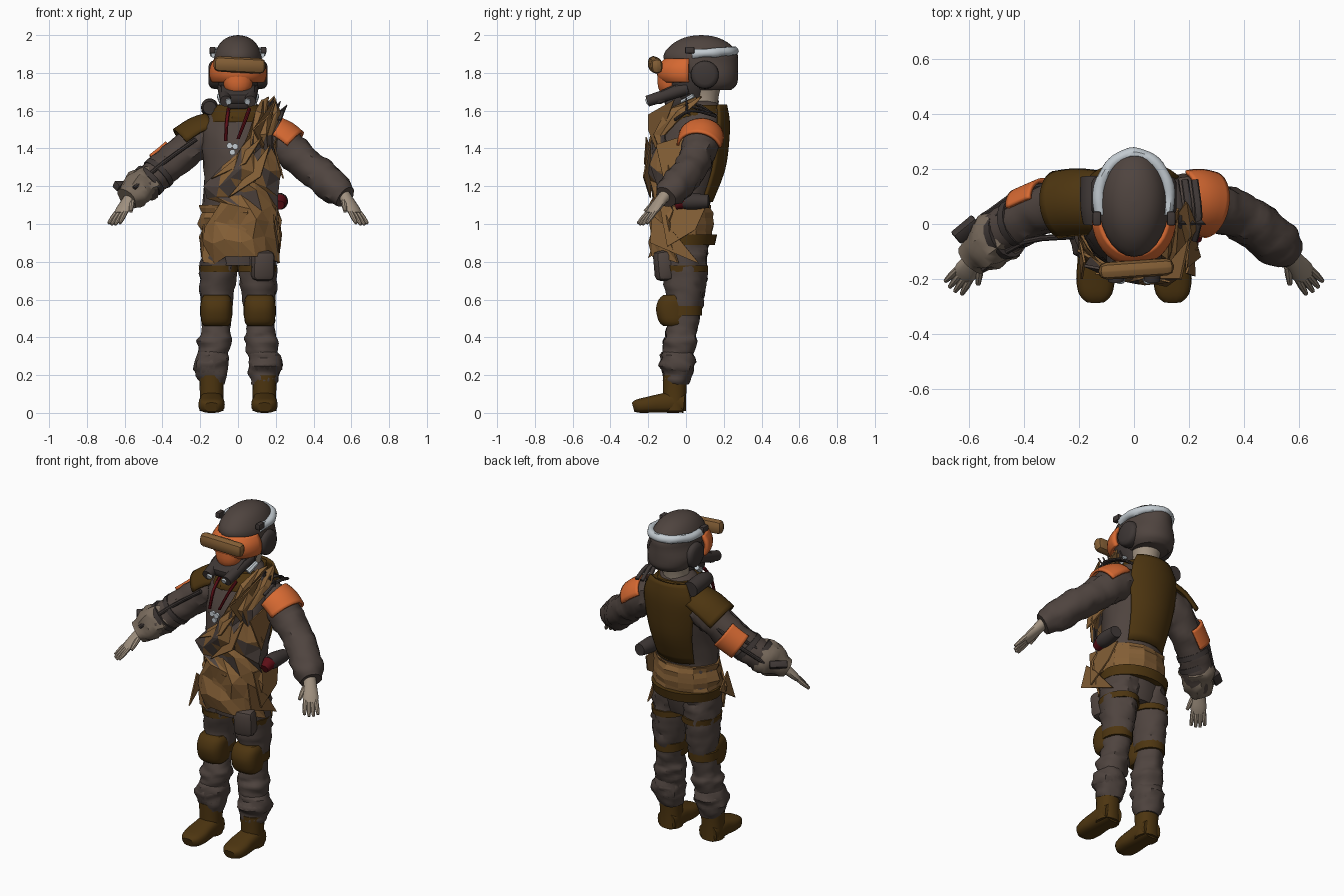
import bpy, bmesh, math, random
from mathutils import Vector, noise

random.seed(4)
if "Cube" in bpy.data.objects:
    bpy.data.objects.remove(bpy.data.objects["Cube"])


def material(name, *srgb):
    colour = [((c / 255 + .055) / 1.055) ** 2.4 for c in srgb] + [1]
    m = bpy.data.materials.new(name)
    m.use_nodes = True
    m.diffuse_color = colour
    m.node_tree.nodes["Principled BSDF"].inputs["Base Color"].default_value = colour
    return m


CLOTH = material("charcoal cloth", 79, 68, 63)
DARK = material("dark gear", 62, 55, 53)
OLIVE = material("olive leather", 77, 53, 16)
TAN = material("tan canvas", 132, 95, 54)
ORANGE = material("orange", 214, 105, 50)
BONE = material("pale skin", 160, 145, 128)
CUFF = material("dusty wrap", 120, 106, 92)
SILVER = material("silver", 194, 202, 208)
RED = material("dark red", 92, 14, 22)
UP, BACK = Vector((0, 0, 1)), Vector((0, 1, 0))


def finish(name, bm, mats, smooth=True, thick=0):
    """Turn a bmesh into a finished object."""
    bmesh.ops.remove_doubles(bm, verts=bm.verts, dist=.0003)
    bmesh.ops.recalc_face_normals(bm, faces=bm.faces)
    mesh = bpy.data.meshes.new(name)
    bm.to_mesh(mesh)
    bm.free()
    ob = bpy.data.objects.new(name, mesh)
    bpy.context.collection.objects.link(ob)
    for m in mats:
        mesh.materials.append(m)
    if thick:
        mod = ob.modifiers.new("thickness", "SOLIDIFY")
        mod.thickness, mod.offset = thick, 0
    if smooth:
        bpy.ops.object.select_all(action="DESELECT")
        bpy.context.view_layer.objects.active = ob
        ob.select_set(True)
        bpy.ops.object.shade_smooth_by_angle(angle=math.radians(40))
    return ob


def spline(points, steps):
    """Catmull-Rom refinement of centre and radius values."""
    out = []
    for i in range(len(points) - 1):
        a, b, c, d = (points[min(max(i + k, 0), len(points) - 1)] for k in (-1, 0, 1, 2))
        for s in range(steps):
            t = s / steps
            out.append([q + t / 2 * (r - p + t * (2 * p - 5 * q + 4 * r - w + t * (3 * q - 3 * r + w - p)))
                        for p, q, r, w in zip(a, b, c, d)])
    return out + [points[-1]]


def tube(name, path, mat, ref=BACK, side=1, sides=18, steps=3, wrinkle=0,
         arc=None, power=1, smooth=True, thick=.015):
    """Elliptical loft through (x, y, z, half width, half depth) rings."""
    path = [tuple(p) if len(p) == 5 else (*p, p[3]) for p in path]
    path = spline(path, steps) if len(path) > 2 else path
    centres = [Vector(p[:3]) for p in path]
    bm, rings = bmesh.new(), []
    start, end = [math.radians(a) for a in (arc or (0, 360))]
    for i, p in enumerate(path):
        t = (centres[min(i + 1, len(path) - 1)] - centres[max(i - 1, 0)]).normalized()
        if ref == BACK and abs(t.z) > .8:  # upright parts keep level rings
            t = UP * math.copysign(1, t.z)
        u = t.cross(ref).normalized()
        v = u.cross(t)
        ring = []
        for k in range(sides + (1 if arc else 0)):
            ang = start + (end - start) * k / sides
            c, s = math.cos(ang), math.sin(ang)
            c, s = [math.copysign(abs(n) ** power, n) for n in (c, s)]
            off = u * c * max(p[3], .001) + v * s * max(p[4], .001)
            q = centres[i] + off
            q = q + off * wrinkle * noise.noise(q * 16 + Vector((side * 3, 0, q.z * 10)))
            ring.append(bm.verts.new((q.x * side, q.y, max(q.z, 0))))
        rings.append(ring)
    for a, b in zip(rings, rings[1:]):
        for k in range(sides):
            n = (k + 1) % len(a)
            bm.faces.new((a[k], a[n], b[n], b[k]))
    if not arc:
        bm.faces.new(rings[0])
        bm.faces.new(rings[-1])
    return finish(name, bm, [mat], smooth, thick if arc else 0)


def box(name, centre, size, mat, tilt=(0, 0, 0), bevel=.015):
    bm = bmesh.new()
    bmesh.ops.create_cube(bm, size=1)
    bmesh.ops.scale(bm, vec=size, verts=bm.verts)
    bmesh.ops.bevel(bm, geom=bm.edges[:], offset=bevel, segments=2, affect="EDGES", profile=.5)
    ob = finish(name, bm, [mat])
    ob.location, ob.rotation_euler = centre, [math.radians(a) for a in tilt]


def shard(name, points, mat=TAN):
    bm = bmesh.new()
    bm.faces.new([bm.verts.new(p) for p in points])
    finish(name, bm, [mat], False, .008)


# Torso, neck and back armour
tube("torso", [(0, -.02, .78, .15, .11), (0, -.01, .95, .19, .14), (0, -.02, 1.1, .185, .145),
               (0, 0, 1.25, .18, .17), (0, .02, 1.4, .19, .18), (0, .05, 1.52, .19, .155),
               (0, .07, 1.6, .14, .12), (0, .08, 1.65, .08, .08)], CLOTH, sides=28, wrinkle=.06)
tube("neck", [(0, .09, 1.6, .075), (0, .1, 1.68, .075), (0, .1, 1.78, .1)], BONE)
tube("back_plate", [(0, 0, 1.12, .16, .135), (0, .02, 1.28, .185, .178), (0, .03, 1.42, .21, .19),
                    (0, .06, 1.54, .21, .165), (0, .08, 1.63, .16, .13)], OLIVE, arc=(42, 138))
tube("collar", [(0, .04, 1.54, .16, .155), (0, .05, 1.58, .155, .155), (0, .07, 1.63, .12, .125)], OLIVE, wrinkle=.15)
tube("shoulder_roll", [(-.15, .0, 1.615, .035), (-.15, .06, 1.62, .045), (-.15, .17, 1.61, .045)], DARK, ref=UP)
for i in range(3):
    x = .15 + i * .035
    tube("shoulder_strap", [(x, -.06, 1.55, .012, .008), (x + .015, .03, 1.64 - i * .02, .014, .008),
                            (x, .16, 1.57, .014, .008)], DARK, ref=UP, sides=8)
    shard("strap_tip", [(x - .01, .0, 1.59), (x + .02, .02, 1.58), (x + .04, .0, 1.67 - i * .02)], DARK)

# Waist wrap, belt and hip canister
tube("waist_wrap", [(0, -.02, .94, .2, .16), (0, -.02, 1.0, .205, .165), (0, -.02, 1.06, .195, .16),
                    (0, -.02, 1.1, .195, .155)], TAN, sides=14, steps=2, wrinkle=.14, smooth=False)
tube("belt", [(0, -.012, .89, .2, .165), (0, 0, .945, .205, .165)], OLIVE, sides=28)
tube("hip_canister", [(.22, -.02, 1.12, .038), (.22, .03, 1.12, .045), (.23, .12, 1.12, .035)], DARK, ref=UP)
tube("canister_cap", [(.22, -.06, 1.1, .025), (.22, -.01, 1.12, .04)], RED, ref=UP)

# Torn canvas drape: rows of height, left edge, right edge, surface depth
rows = [(1.66, .13, .19, .0), (1.58, .09, .22, -.13), (1.48, .05, .18, -.19), (1.39, .0, .18, -.19),
        (1.3, -.08, .22, -.2), (1.22, -.17, .22, -.19), (1.16, -.17, .21, -.18), (1.09, -.1, .22, -.2),
        (1.01, -.18, .22, -.19), (.92, -.2, .22, -.2), (.81, -.19, .22, -.17)]
cols, bm, grid = 6, bmesh.new(), []
for z, left, right, depth in rows:
    line = []
    for k in range(cols + 1):
        x = left + (right - left) * k / cols
        jig = [random.uniform(-1, 1) for _ in range(3)]
        y = depth + (1 - math.sqrt(max(0, 1 - (x / .25) ** 2))) * .22
        line.append(bm.verts.new((x + jig[0] * .012, y + jig[1] * .022, z + jig[2] * .025)))
    grid.append(line)
for upper, lower in zip(grid, grid[1:]):
    for k in range(cols):
        a, b, c, d = upper[k], upper[k + 1], lower[k + 1], lower[k]
        for tri in ((a, b, c), (a, c, d)):
            f = bm.faces.new(tri)
            p = f.calc_center_median()
            f.material_index = int(1.12 < p.z < 1.46 and noise.noise(p * 13) > .04)
finish("canvas_drape", bm, [TAN, CLOTH], False, .01)
shard("left_hip_flap", [(.19, -.18, 1.05), (.22, -.19, .9), (.21, .07, .79), (.23, -.06, .95)])
shard("left_side_flap", [(.2, -.14, 1.1), (.2, .1, 1.08), (.225, .05, .97), (.225, -.1, .88)])
shard("right_hip_flap", [(-.18, -.14, 1.0), (-.2, -.04, .92), (-.19, -.2, .82)])
shard("armpit_flap", [(.19, -.16, 1.42), (.24, -.12, 1.24), (.2, .02, 1.35), (.21, .03, 1.48)])
shard("chest_flap", [(.08, -.2, 1.5), (.17, -.2, 1.58), (.2, -.06, 1.66), (.13, -.16, 1.4)])
shard("long_fold", [(-.14, -.18, 1.24), (.04, -.22, 1.32), (.13, -.21, 1.46), (.01, -.18, 1.36)])
shard("lower_fold", [(-.05, -.19, 1.14), (.12, -.225, 1.25), (.17, -.19, 1.42), (.05, -.19, 1.26)])

# Neck cords with tags
tube("right_cord", [(-.05, -.1, 1.61, .01), (-.06, -.15, 1.54, .01), (-.065, -.18, 1.44, .009)], RED, sides=8)
tube("left_cord", [(.06, -.1, 1.61, .01), (.035, -.15, 1.54, .01), (.0, -.18, 1.45, .009)], RED, sides=8)
for x, z in ((-.045, 1.415), (-.015, 1.41), (-.03, 1.38)):
    tube("tag", [(x, -.19, z, .016), (x, -.175, z, .016)], SILVER, ref=UP, sides=10)

# Helmet, ear cups and rim
tube("helmet", [(0, .14, 1.71, .1, .1), (0, .14, 1.74, .125, .13), (0, .125, 1.79, .138, .15),
                (0, .085, 1.85, .13, .19), (0, .078, 1.9, .124, .195), (0, .08, 1.95, .1, .155),
                (0, .08, 1.98, .07, .105), (0, .08, 1.995, .035, .055), (0, .08, 2.0, .001, .001)],
     CLOTH, sides=28)
rim = []
for i in range(11):
    a = math.radians(-20 + i * 22)
    rim.append((.128 * math.cos(a), .09 + .165 * math.sin(a), 1.905 + .01 * math.sin(a), .022, .024))
tube("silver_rim", rim, SILVER, ref=UP, sides=10, wrinkle=.25)
for s, label in ((1, "left"), (-1, "right")):
    tube(label + "_ear_cup", [(.1, .1, 1.79, .075), (.14, .1, 1.79, .072), (.155, .1, 1.79, .05)], DARK, side=s)
    box(label + "_rim_clip", (s * .135, .02, 1.92), (.03, .05, .035), DARK, bevel=.006)

# Face, goggles and breathing mask
tube("face", [(0, .03, 1.66, .075, .08), (0, .01, 1.74, .105, .12), (0, .02, 1.87, .11, .13)], DARK)
tube("goggle_band", [(0, .02, 1.755, .13, .14), (0, .02, 1.785, .143, .162), (0, .02, 1.83, .14, .16),
                     (0, .02, 1.87, .118, .125)], ORANGE, arc=(182, 358), thick=.02)
tube("nose_lens", [(0, -.08, 1.685, .05, .05), (0, -.09, 1.73, .075, .06), (0, -.09, 1.8, .08, .06)], ORANGE)
box("visor_bar", (.008, -.163, 1.842), (.275, .062, .082), TAN, (4, 3, 4), .028)
box("mask", (0, -.09, 1.69), (.19, .17, .065), DARK, (24, 0, 0), .022)
box("mask_chin", (0, -.05, 1.655), (.12, .13, .07), DARK, (15, 0, 0), .02)
for s in (-1, 1):
    tube("mask_filter", [(.075, .01, 1.72, .034), (.065, -.205, 1.65, .03)], DARK, ref=UP, side=s)
    tube("mask_valve", [(.05, -.2, 1.65, .018), (.05, -.212, 1.645, .015)], SILVER, ref=UP, side=s, sides=10)
    tube("jaw_clip", [(.08, -.02, 1.64, .018), (.1, .04, 1.68, .014)], SILVER, side=s, sides=8)

# Arms and hands
reach, spread = Vector((.44, -.57, -.7)), Vector((.76, .6, 0))
wrist = Vector((.57, -.12, 1.14))
for s, label in ((1, "left"), (-1, "right")):
    tube(label + "_arm", [(.12, .08, 1.485, .085), (.21, .08, 1.44, .098), (.3, .06, 1.37, .093),
                          (.38, .03, 1.305, .086), (.45, -.01, 1.245, .088), (.52, -.07, 1.185, .086),
                          (.57, -.11, 1.145, .06)], CLOTH, side=s, wrinkle=.18, steps=4)
    palm = [(*(wrist + reach * d), a, b) for d, a, b in ((-.03, .032, .034), (.03, .028, .038), (.09, .022, .044), (.125, .015, .038))]
    tube(label + "_palm", palm, BONE, ref=spread, side=s, sides=12)
    for k in (-1.5, -.5, .5, 1.5):
        base = wrist + reach * .11 + spread * k * .02
        tip = base + reach * (.1 - abs(k) * .01) + spread * k * .006
        tube(label + "_finger", [(*base, .013), (*((base + tip) / 2), .013), (*tip, .008)], BONE, ref=spread, side=s, sides=8)
    base = wrist + reach * .03 - spread * .03
    tip = base + reach * .075 - spread * .035
    tube(label + "_thumb", [(*base, .015), (*((base + tip) / 2), .014), (*tip, .009)], BONE, ref=UP, side=s, sides=8)

# Curved shoulder guards wrapped over the upper arms
tube("left_shoulder_guard", [(.175, .08, 1.465, .106, .112), (.22, .08, 1.435, .115, .118), (.27, .07, 1.395, .114, .116)],
     ORANGE, arc=(-85, 75), sides=14)
tube("right_shoulder_guard", [(.12, .08, 1.49, .1, .112), (.19, .08, 1.455, .116, .12), (.265, .07, 1.4, .122, .12)],
     OLIVE, side=-1, arc=(-75, 75), sides=14)

# Right arm wrap, elbow patch and support rods
tube("right_cuff", [(.46, -.02, 1.24, .08), (.5, -.05, 1.21, .096), (.54, -.085, 1.175, .088), (.59, -.125, 1.135, .06)],
     CUFF, side=-1, wrinkle=.35)
tube("right_elbow_patch", [(.31, .06, 1.362, .104), (.35, .045, 1.33, .102), (.395, .025, 1.295, .102)], ORANGE, side=-1, arc=(20, 120))
for y, z in ((.105, .04), (.07, .07), (-.085, .02)):
    tube("arm_rod", [(.22, y + .04, 1.43 + z, .011), (.4, y + .02, 1.3 + z, .011), (.55, y - .08, 1.17 + z, .011)], DARK, side=-1, sides=8)
for x, y, z in ((.42, .01, 1.27), (.47, -.03, 1.23)):
    tube("arm_clamp", [(x - .01, y, z + .01, .094), (x + .01, y - .008, z - .01, .094)], DARK, side=-1)
box("wrist_unit", (-.61, -.02, 1.2), (.05, .1, .04), DARK, (0, 35, -50), .008)

# Legs, pads and boots
for s, label in ((1, "left"), (-1, "right")):
    tube(label + "_leg", [(.135, -.05, .15, .065, .065), (.14, -.045, .21, .085, .08), (.14, -.045, .27, .092, .095),
                          (.13, -.04, .31, .08, .08), (.125, -.03, .38, .092, .09), (.12, -.025, .43, .078, .08),
                          (.115, -.01, .54, .078, .09), (.108, -.005, .68, .096, .11), (.1, -.01, .82, .1, .125),
                          (.09, -.01, .92, .1, .13)], CLOTH, side=s, wrinkle=.18, steps=5, sides=20)
    tube(label + "_rolled_hem", [(.142, -.045, .2, .07, .07), (.142, -.045, .23, .09, .085), (.138, -.045, .29, .092, .095),
                                 (.13, -.04, .33, .07, .07)], CLOTH, side=s, wrinkle=.25)
    tube(label + "_knee_pad", [(.115, -.06, .46, .065, .06), (.115, -.065, .485, .08, .08), (.115, -.07, .55, .083, .09),
                               (.115, -.065, .6, .08, .08), (.115, -.06, .625, .065, .06)], OLIVE, side=s, power=.75)
    tube(label + "_knee_strap", [(.115, -.01, .515, .085, .095), (.115, -.01, .565, .085, .097)], OLIVE, side=s)
    tube(label + "_thigh_strap", [(.1, -.008, .745, .104, .125), (.104, -.008, .78, .104, .127)], OLIVE, side=s)
    tube(label + "_boot_shaft", [(.14, -.06, .01, .064, .062), (.14, -.06, .1, .062, .062), (.14, -.058, .2, .066, .066)], OLIVE, side=s, power=.9)
    tube(label + "_boot_foot", [(.14, -.01, .05, .058, .05), (.14, -.08, .055, .064, .055), (.14, -.14, .05, .066, .05),
                                (.14, -.2, .043, .07, .043), (.14, -.255, .036, .06, .036), (.14, -.28, .03, .035, .025)],
         OLIVE, ref=UP, side=s, power=.7)
box("left_thigh_pouch", (.13, -.115, .78), (.12, .1, .16), CLOTH, (5, 0, 12), .03)
